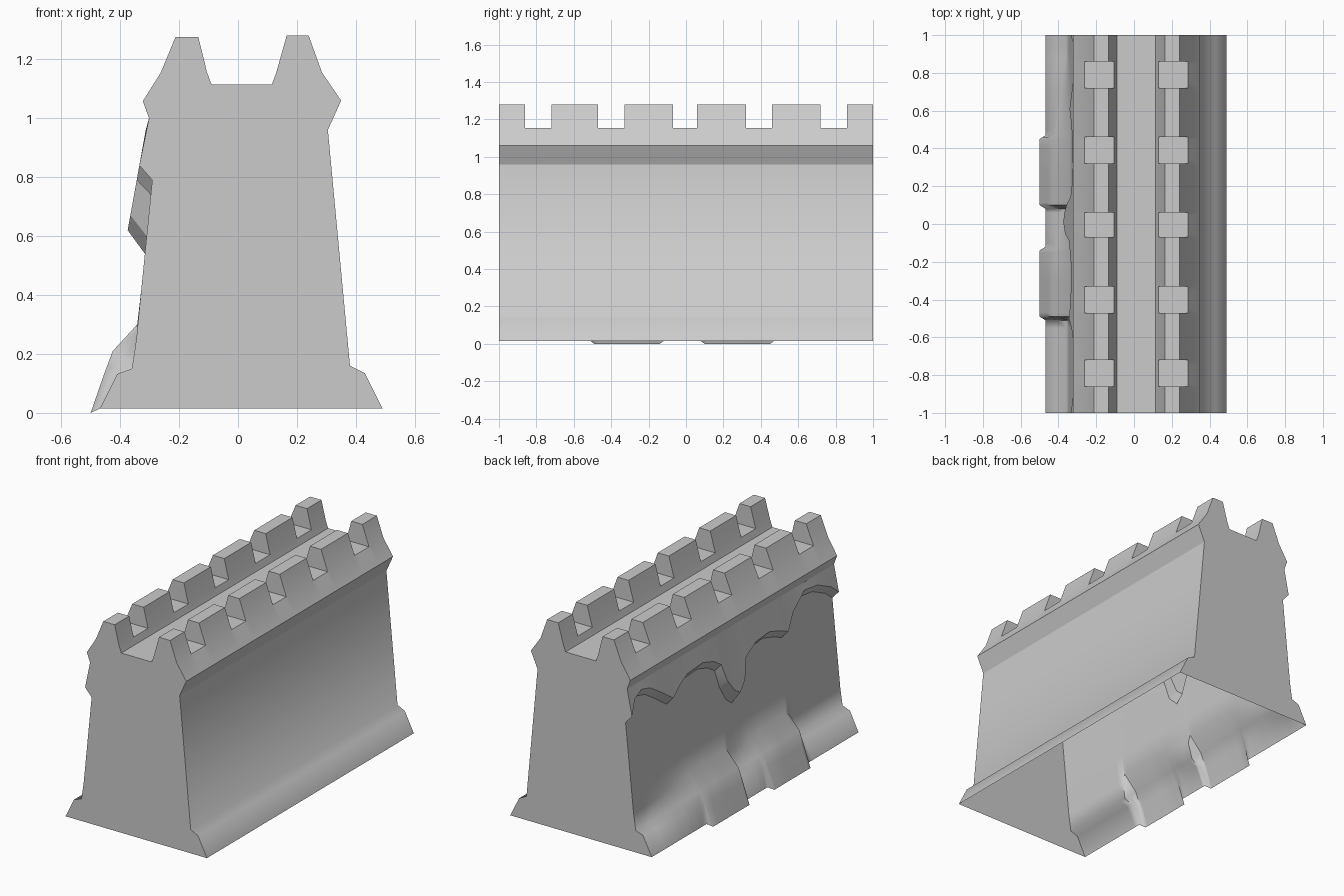
import bpy
import bmesh
import math

cube = bpy.data.objects.get("Cube")
if cube:
    bpy.data.objects.remove(cube, do_unlink=True)

stone = bpy.data.materials.new("grey_stone")
stone.use_nodes = True
colour = (0.6, 0.6, 0.6, 1)
stone.diffuse_color = colour
stone.node_tree.nodes["Principled BSDF"].inputs["Base Color"].default_value = colour

# Curves along the wall, as (distance from the back end, value)
LIP = [(0, .79), (.05, .875), (.12, .905), (.2, .885), (.3, .82), (.39, .755),
       (.46, .8), (.55, .84), (.7, .85), (.8, .82), (.86, .78), (.89, .67),
       (.94, .58), (.99, .54), (1.05, .6), (1.09, .74), (1.2, .79), (1.33, .8),
       (1.43, .77), (1.5, .74), (1.57, .83), (1.7, .91), (1.82, .895),
       (1.94, .84), (2, .79)]
DRIFT = [(0, 0), (.1, 0), (.35, .45), (.55, .9), (.7, 1), (.9, 1), (.92, .2),
         (1, .35), (1.14, .8), (1.25, 1), (1.49, 1), (1.51, 0), (2, 0)]
SKIRT = [(0, 0), (.53, 0), (.55, 1), (.9, 1), (.92, 0), (1.12, 0), (1.14, 1),
         (1.49, 1), (1.51, 0), (2, 0)]
GAPS = [(-.86, -.72), (-.47, -.33), (-.07, .06), (.32, .46), (.72, .86)]


def sample(curve, t):
    for (t0, v0), (t1, v1) in zip(curve, curve[1:]):
        if t <= t1 + 1e-6:
            return v0 + (v1 - v0) * (t - t0) / (t1 - t0)
    return curve[-1][1]


def mix(p, q, f):
    return tuple(a + (b - a) * f for a, b in zip(p, q))


def wall_x(z):
    return -.29 - (.8 - z) * .1


def parapet(outer, top_outer, top_inner, inner, gap):
    """Four points; the top drops to the crenel floor inside a gap."""
    return [outer, outer, inner, inner] if gap else [outer, top_outer, top_inner, inner]


def section(y, gap):
    """Cross-section from the plain foot, over the walkway, to the rough foot."""
    t = 1 - y
    lip, drift, skirt = (sample(c, t) for c in (LIP, DRIFT, SKIRT))
    lip_out = lip + .05 + .03 * max(0, (.74 - lip) / .2)
    pts = [(.49, .015), (.43, .135), (.38, .16), (.305, .96), (.35, 1.06)]
    pts += parapet((.285, 1.155), (.24, 1.28), (.165, 1.28), (.13, 1.155), gap)
    pts += [(.115, 1.115), (-.09, 1.115)]
    pts += parapet((-.105, 1.155), (-.135, 1.276), (-.212, 1.276), (-.262, 1.155), gap)
    pts += [(-.323, 1.058), (-.302, 1.0)]
    # overhanging broken facing, then bare wall, then rubble drift
    pts += [(-.306 - .18 * (1 - lip_out), lip_out), (wall_x(lip), lip),
            (wall_x(.42), .42)]
    pts += [mix((-.345, .25), (-.342, .3), drift),
            mix((-.36, .15), (-.425, .21), drift),
            mix((-.41, .132), (-.455, .13), drift),
            mix((-.468, .015), (-.5, 0), skirt)]
    return pts


# Stations along the wall; doubled at each gap edge to make upright sides
gap_edges = {e for g in GAPS for e in g}
ys = {round(-1 + .05 * i, 3) for i in range(41)} | gap_edges
ys |= {round(1 - k[0], 3) for c in (LIP, DRIFT, SKIRT) for k in c}
stations = []
for y in sorted(ys):
    before = any(a < y - .001 <= b for a, b in GAPS)
    after = any(a <= y + .001 < b for a, b in GAPS)
    stations.append((y, before))
    if before != after:
        stations.append((y, after))

# Loft the wall, cap both ends, leave the underside open
bm = bmesh.new()
rings = [[bm.verts.new((x, y, z)) for x, z in section(y, gap)] for y, gap in stations]
for r, s in zip(rings, rings[1:]):
    for j in range(len(r) - 1):
        bm.faces.new((r[j], s[j], s[j + 1], r[j + 1]))
bm.faces.new(rings[0])
bm.faces.new(rings[-1][::-1])
bmesh.ops.remove_doubles(bm, verts=bm.verts, dist=.0002)
bmesh.ops.dissolve_degenerate(bm, edges=bm.edges, dist=.0002)

# Soft shading on the flared foot and drift, crisp edges elsewhere
for f in bm.faces:
    f.smooth = True
for e in bm.edges:
    a, b = (v.co for v in e.verts)
    at_end = abs(a.y) > .999 and abs(b.y) > .999 and a.y * b.y > 0
    low = max(a.z, b.z) < .5
    limit = 65 if low else 22
    e.smooth = not at_end and e.calc_face_angle(0) < math.radians(limit)

mesh = bpy.data.meshes.new("castle_wall")
bm.to_mesh(mesh)
bm.free()
mesh.materials.append(stone)
wall = bpy.data.objects.new("castle_wall", mesh)
bpy.context.collection.objects.link(wall)
